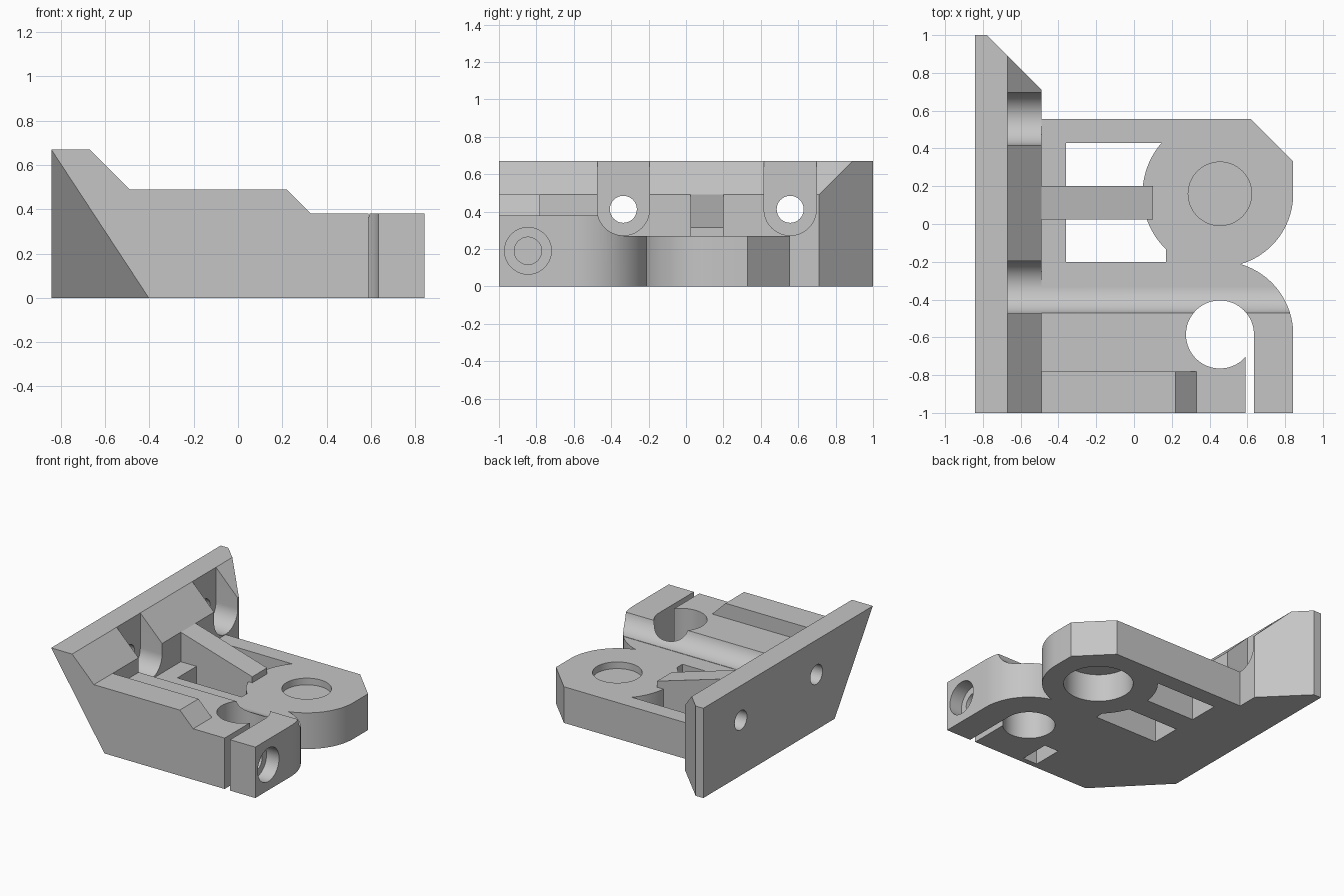
import bpy, bmesh
from math import cos, sin, radians
from mathutils import Vector

if "Cube" in bpy.data.objects:
    bpy.data.objects.remove(bpy.data.objects["Cube"], do_unlink=True)

AXES = {"x": lambda a, b, d: (d, a, b),
        "y": lambda a, b, d: (a, d, b),
        "z": lambda a, b, d: (a, b, d)}


def add_object(name, bm):
    bmesh.ops.recalc_face_normals(bm, faces=bm.faces)
    mesh = bpy.data.meshes.new(name)
    bm.to_mesh(mesh)
    bm.free()
    obj = bpy.data.objects.new(name, mesh)
    bpy.context.collection.objects.link(obj)
    return obj


def prism(name, axis, profile, lo, hi):
    """Extrude a 2D profile along an axis."""
    bm = bmesh.new()
    place = AXES[axis]
    ends = [[bm.verts.new(place(a, b, d)) for a, b in profile] for d in (lo, hi)]
    for ring in ends:
        bm.faces.new(ring)
    n = len(profile)
    for i in range(n):
        j = (i + 1) % n
        bm.faces.new((ends[0][i], ends[0][j], ends[1][j], ends[1][i]))
    return add_object(name, bm)


def arc(centre, r, start, end, steps=24):
    angles = [radians(start + (end - start) * i / steps) for i in range(steps + 1)]
    return [(centre[0] + r * cos(t), centre[1] + r * sin(t)) for t in angles]


def rect(a0, a1, b0, b1):
    return [(a0, b0), (a1, b0), (a1, b1), (a0, b1)]


def drill(axis, centre, r, lo, hi):
    return prism("drill", axis, arc(centre, r, 0, 360, 64)[:-1], lo, hi)


def half_space(point, normal):
    """Large block lying beyond a plane."""
    n = Vector(normal).normalized()
    bm = bmesh.new()
    bmesh.ops.create_cube(bm, size=4)
    bm.transform(n.to_track_quat("Z", "Y").to_matrix().to_4x4())
    bmesh.ops.translate(bm, vec=Vector(point) + n * 2, verts=bm.verts)
    return add_object("corner_cutter", bm)


def combine(target, tool, operation="DIFFERENCE"):
    tool.hide_render = True
    mod = target.modifiers.new("combine", "BOOLEAN")
    mod.operation, mod.solver, mod.object = operation, "EXACT", tool
    bpy.context.view_layer.objects.active = target
    bpy.ops.object.modifier_apply(modifier=mod.name)
    bpy.data.objects.remove(tool, do_unlink=True)


LEFT, RIGHT = -0.843, 0.843
BEARING, ROD = (0.455, 0.16), (0.455, -0.585)
SCREW_Z, DECK, BLOCK = 0.412, 0.27, 0.38
SCREWS = (-0.335, 0.557)
CLAMP_SCREW = (-0.845, 0.19)


def screw_slot(y, end):
    """Round-bottomed access channel, open at the top."""
    r = 0.1395
    profile = arc((y, SCREW_Z), r, 180, 360, 32) + [(y + r, 1), (y - r, 1)]
    return prism("slot", "x", profile, -0.67, end)


# Deck with bearing lobe and raised clamp block
outline = [(-0.6, 0.555), (0.62, 0.555), (RIGHT, 0.33)]
outline += arc(BEARING, 0.388, 0, -73.75)
outline += arc(ROD, 0.388, 73.75, 0)[1:]
outline += [(RIGHT, -1), (-0.6, -1)]
body = prism("mounting_bracket", "z", outline, 0, BLOCK)
combine(body, prism("deck_cut", "y", rect(-1, 1, DECK, 1), SCREWS[0], 1))

# Window beside the bearing lobe
window = [(-0.36, 0.43), (-0.36, -0.2), (0.17, -0.2)]
window += arc(BEARING, 0.41, 226, 139)
combine(body, prism("window", "z", window, -0.1, 1))

# Mounting plate with sloped top and angled rear corner
plate = prism("plate", "y", [(LEFT, 0), (LEFT, 0.67), (-0.67, 0.67),
                             (-0.49, 0.49), (-0.49, 0)], -1, 1)
combine(plate, half_space((-0.49, 0.71, 0), (1, 1, 0)))
combine(plate, screw_slot(SCREWS[1], -0.4))
combine(body, plate, "UNION")

# Front stiffening step
combine(body, prism("step", "y", [(-0.6, 0.2), (-0.6, 0.49), (0.22, 0.49),
                                  (0.33, BLOCK), (0.33, 0.2)], -1, -0.78), "UNION")

# Access channel and plate screw holes
combine(body, screw_slot(SCREWS[0], 1))
for y in SCREWS:
    combine(body, drill("x", (y, SCREW_Z), 0.072, -1, -0.6))

# Sloping rib across the window
combine(body, prism("rib", "y", [(-0.55, 0), (-0.55, 0.4), (-0.49, 0.49),
                                 (0.1, 0.315), (0.1, 0)], 0.025, 0.2), "UNION")

# Bearing seat below, shallow recess above, thin web between
combine(body, drill("z", BEARING, 0.24, -0.1, 0.21))
combine(body, drill("z", BEARING, 0.168, 0.22, 1))

# Rod hole opening into the clamp slit
slit = arc(ROD, 0.18, 0, 318.6, 56) + [(0.59, -1.1), (0.635, -1.1)]
combine(body, prism("rod_slit", "z", slit, -0.1, 1))

# Clamp screw, its counterbore and the nut pocket from below
combine(body, drill("x", CLAMP_SCREW, 0.073, 0, 1))
combine(body, drill("x", CLAMP_SCREW, 0.125, 0.74, 1))
combine(body, prism("nut_pocket", "z", rect(0.07, 0.19, -0.96, -0.73), -0.1, 0.31))

# Lower front corner cut away
combine(body, half_space((-0.403, -1, 0), (-1 / 0.44, -1 / 0.45, -1 / 0.67)))

# Single grey finish
grey = bpy.data.materials.new("light_grey")
grey.use_nodes = True
colour = (0.56, 0.56, 0.56, 1)
grey.diffuse_color = colour
grey.node_tree.nodes["Principled BSDF"].inputs["Base Color"].default_value = colour
body.data.materials.clear()
body.data.materials.append(grey)
for face in body.data.polygons:
    face.material_index = 0

bpy.ops.object.select_all(action="DESELECT")
body.select_set(True)
bpy.context.view_layer.objects.active = body
bpy.ops.object.shade_smooth_by_angle(angle=radians(25))
